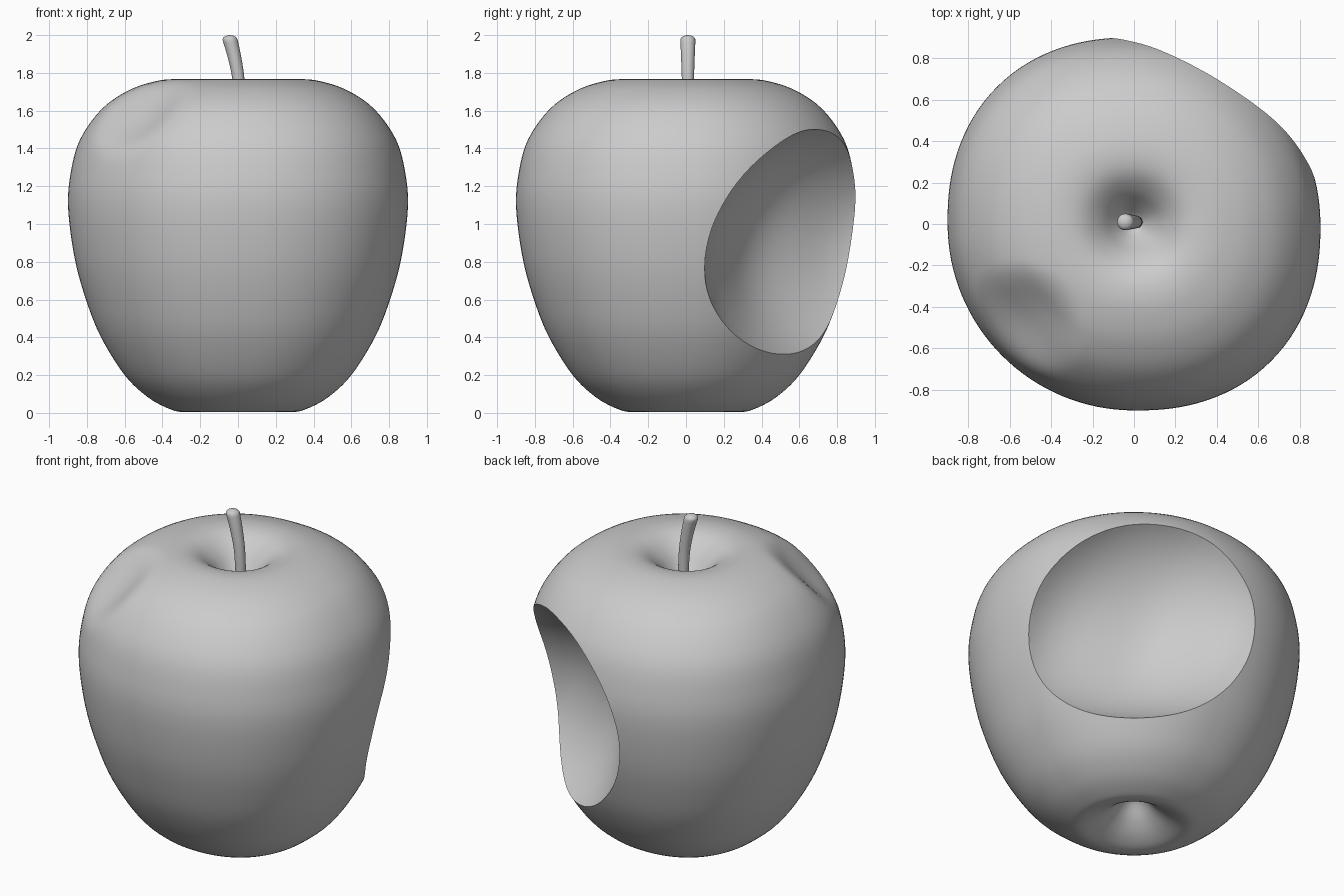
import bpy, bmesh, math
from mathutils import Vector

if "Cube" in bpy.data.objects:
    bpy.data.objects.remove(bpy.data.objects["Cube"])

def spline(pts, steps):
    """Smooth Catmull-Rom samples through the points."""
    p = [Vector(q) for q in pts]
    p = [2 * p[0] - p[1]] + p + [2 * p[-1] - p[-2]]
    out = []
    for i in range(1, len(p) - 2):
        a, b, c, d = p[i - 1:i + 3]
        for k in range(steps):
            t = k / steps
            out.append(0.5 * (2 * b + (c - a) * t + (2 * a - 5 * b + 4 * c - d) * t * t
                              + (3 * b - a - 3 * c + d) * t ** 3))
    return out + [p[-2]]

def loft(name, rings, sides):
    """Closed skin through round rings given as (centre x, height, radius)."""
    bm = bmesh.new()
    loops = []
    for x, z, r in rings:
        r = max(r, 0)
        loops.append([bm.verts.new((x + r * math.cos(2 * math.pi * i / sides),
                                    r * math.sin(2 * math.pi * i / sides), z))
                      for i in range(sides)])
    for a, b in zip(loops, loops[1:]):
        for i in range(sides):
            j = (i + 1) % sides
            bm.faces.new((a[i], a[j], b[j], b[i]))
    bmesh.ops.remove_doubles(bm, verts=bm.verts, dist=1e-5)
    bmesh.ops.recalc_face_normals(bm, faces=bm.faces)
    me = bpy.data.meshes.new(name)
    bm.to_mesh(me)
    bm.free()
    ob = bpy.data.objects.new(name, me)
    bpy.context.collection.objects.link(ob)
    return ob

def activate(ob):
    bpy.ops.object.select_all(action='DESELECT')
    ob.select_set(True)
    bpy.context.view_layer.objects.active = ob

# Apple body: profile (radius, height) from bottom hollow to top hollow
profile = [(0, 0.20), (0.05, 0.175), (0.12, 0.10), (0.20, 0.04), (0.29, 0.006), (0.37, 0.024),
           (0.48, 0.085), (0.60, 0.2), (0.725, 0.4), (0.805, 0.6), (0.865, 0.82), (0.899, 1.08),
           (0.886, 1.27), (0.835, 1.45), (0.72, 1.61), (0.58, 1.707), (0.44, 1.755), (0.33, 1.766),
           (0.24, 1.745), (0.16, 1.685), (0.09, 1.60), (0.04, 1.545), (0, 1.53)]
rings = spline([(0, z, r) for r, z in profile], 5)
body = loft("apple_body", rings, 128)

# Slight bulge on one diagonal and a shallow dent on the front left shoulder
dent = Vector((-0.51, -0.46, 1.58))
inward = Vector((0.5, 0.45, -0.75)).normalized()
for v in body.data.vertices:
    az = math.atan2(v.co.y, v.co.x)
    bulge = 1 + 0.04 * max(0, math.cos(2 * (az + math.pi / 4))) ** 1.5
    v.co.x *= bulge
    v.co.y *= bulge
    d = (v.co - dent).length / 0.32
    if d < 1:
        v.co += inward * 0.08 * (1 - d * d) ** 2

# Bite cutter: skewed ellipsoid at the back right, wider and squarer below
bm = bmesh.new()
bmesh.ops.create_uvsphere(bm, u_segments=80, v_segments=48, radius=1)
az = math.radians(53)
out, side = Vector((math.cos(az), math.sin(az), 0)), Vector((-math.sin(az), math.cos(az), 0))
for v in bm.verts:
    a, b, c = v.co
    k = 1 + 0.012 * math.sin(9 * b + 1) * math.cos(2 * c)
    width = 0.87 * (1 - 0.10 * c + (0.22 * c * c if c < 0 else 0))
    v.co = (out * (1.06 + 0.65 * a * k) + side * (0.01 + width * b * k + 0.12 * c)
            + Vector((0, 0, 0.88 + (0.68 if c > 0 else 0.71) * c * k)))
me = bpy.data.meshes.new("bite_cutter")
bm.to_mesh(me)
bm.free()
cutter = bpy.data.objects.new("bite_cutter", me)
bpy.context.collection.objects.link(cutter)
cutter.hide_render = True

activate(body)
mod = body.modifiers.new("bite", 'BOOLEAN')
mod.operation = 'DIFFERENCE'
mod.solver = 'EXACT'
mod.object = cutter
bpy.ops.object.modifier_apply(modifier=mod.name)
bpy.data.objects.remove(cutter)
bpy.ops.object.shade_smooth_by_angle(angle=math.radians(35))

# Stem: thin bent rod leaning left with a rounded end
path = spline([(0.012, 1.48, 0.03), (0.012, 1.6, 0.03), (0.003, 1.76, 0.032),
               (-0.018, 1.88, 0.036), (-0.042, 1.975, 0.04)], 6)
tip = [Vector((-0.043, 1.975 + 0.025 * math.sin(t), 0.04 * math.cos(t)))
       for t in (0.4, 0.8, 1.2, math.pi / 2)]
stem = loft("stem", [Vector((0.012, 1.48, 0))] + path + tip, 24)
stem.location.y = 0.01
activate(stem)
bpy.ops.object.shade_smooth_by_angle(angle=math.radians(50))
